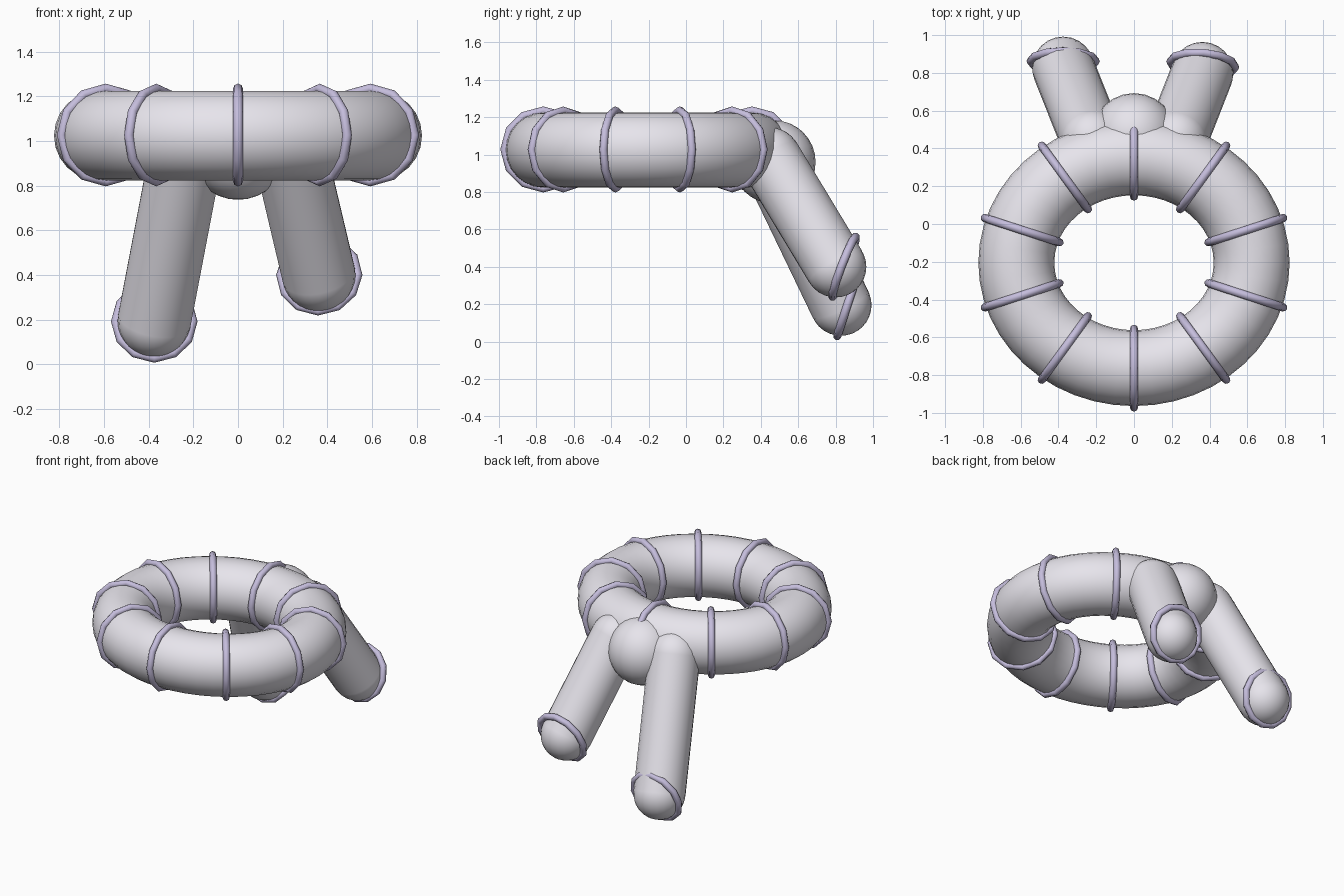
import bpy
from math import sin, cos, atan2, radians
from mathutils import Vector

if "Cube" in bpy.data.objects:
    bpy.data.objects.remove(bpy.data.objects["Cube"])

A, B = 0.623, 0.558                  # half axes of the oval loop
C = Vector((0, -0.205, 1.024))       # loop centre


def material(name, rgb):
    m = bpy.data.materials.new(name)
    m.diffuse_color = (*rgb, 1)
    m.use_nodes = True
    m.node_tree.nodes["Principled BSDF"].inputs["Base Color"].default_value = m.diffuse_color
    return m


shell = material("pale_shell", (0.80, 0.78, 0.84))
trim = material("lavender_trim", (0.56, 0.51, 0.72))


def finish(name, mat, angle=60):
    ob = bpy.context.object
    ob.name = name
    ob.data.materials.append(mat)
    bpy.ops.object.shade_smooth_by_angle(angle=radians(angle))
    return ob


def ball(name, loc, r):
    bpy.ops.mesh.primitive_uv_sphere_add(segments=24, ring_count=16, radius=r, location=loc)
    return finish(name, shell)


def band(name, loc, axis, r, minor=0.022):
    rot = Vector(axis).to_track_quat('Z', 'Y').to_euler()
    bpy.ops.mesh.primitive_torus_add(major_segments=12, minor_segments=8, major_radius=r,
                                     minor_radius=minor, location=loc, rotation=rot)
    return finish(name, trim)


# oval loop: a round torus whose centre line is stretched, keeping the tube round
bpy.ops.mesh.primitive_torus_add(major_segments=48, minor_segments=24,
                                 major_radius=1, minor_radius=0.201, location=C)
loop = finish("loop_tube", shell)
for v in loop.data.vertices:
    t = atan2(v.co.y, v.co.x)
    v.co.x += (A - 1) * cos(t)
    v.co.y += (B - 1) * sin(t)

# ten bands around the loop
for i in range(10):
    t = radians(18 + 36 * i)
    band(f"loop_band_{i + 1}", C + Vector((A * cos(t), B * sin(t), 0.003)),
         (-sin(t), cos(t), 0), 0.208)

# joint where both legs meet the loop
ball("leg_joint", (0, 0.47, 0.96), 0.223)

# legs: tube, rounded ends and a tilted cuff band
legs = {
    "left": ((-0.225, 0.45, 0.98), (-0.375, 0.828, 0.195), (-0.375, 0.862, 0.192), (0, 0.95, -0.31)),
    "right": ((0.225, 0.45, 0.98), (0.362, 0.80, 0.40), (0.364, 0.845, 0.40), (0.08, 0.93, -0.36)),
}
for side, (top, end, cuff, axis) in legs.items():
    p, q = Vector(top), Vector(end)
    bpy.ops.mesh.primitive_cylinder_add(vertices=24, radius=0.165, depth=(q - p).length,
                                        end_fill_type='NOTHING', location=(p + q) / 2,
                                        rotation=(q - p).to_track_quat('Z', 'Y').to_euler())
    finish(f"{side}_leg", shell)
    ball(f"{side}_hip", p, 0.164)
    ball(f"{side}_foot", q, 0.164)
    band(f"{side}_cuff", cuff, axis, 0.172)
